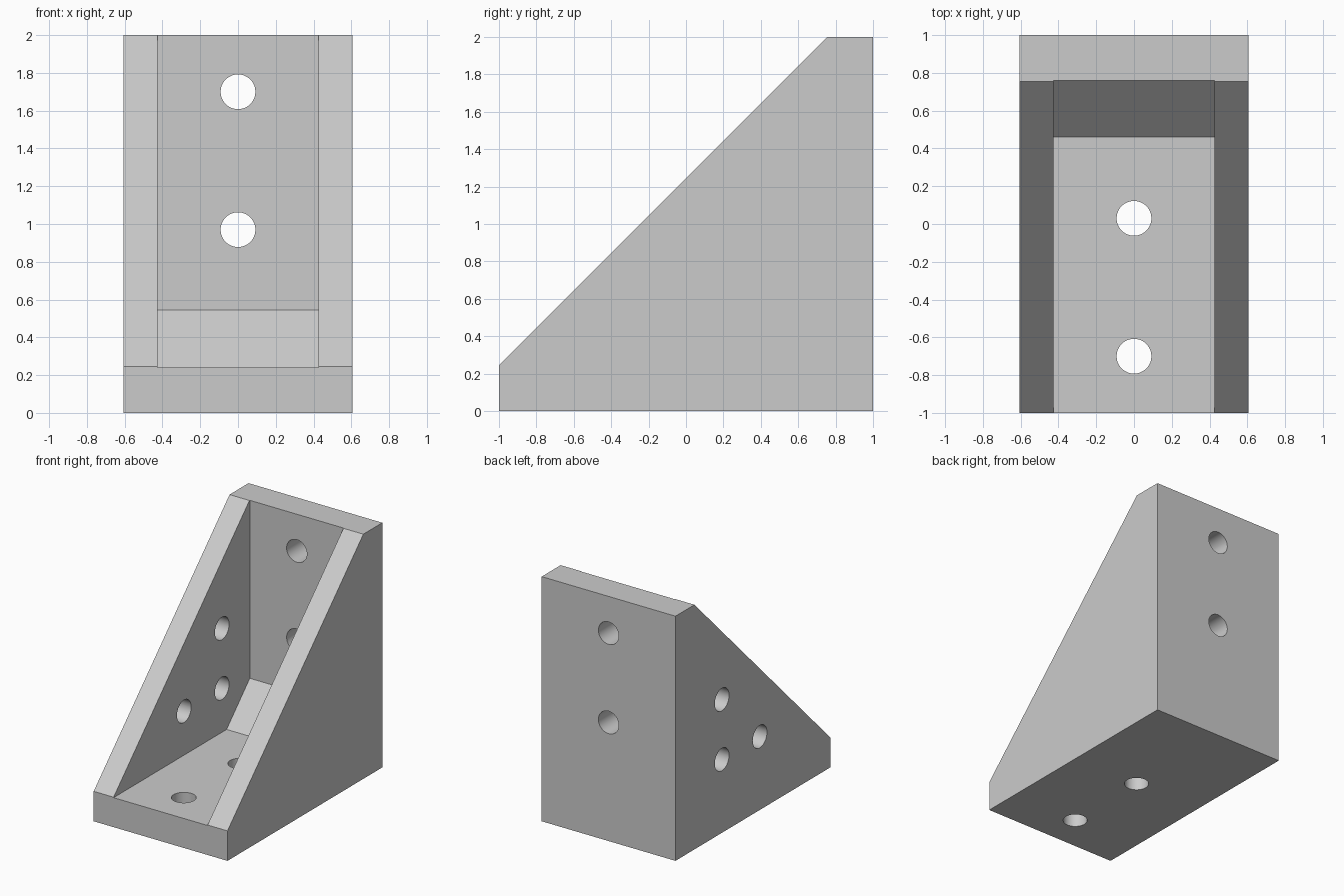
import bpy, bmesh
from math import pi
from mathutils import Matrix, Vector

old = bpy.data.objects.get("Cube")
if old:
    bpy.data.objects.remove(old, do_unlink=True)

HALF_WIDTH = 0.605
POCKET_HALF = 0.425
HOLE_RADIUS = 0.092

grey = bpy.data.materials.new("plain grey")
grey.use_nodes = True
colour = (0.6, 0.6, 0.6, 1)
grey.diffuse_color = colour
grey.node_tree.nodes["Principled BSDF"].inputs["Base Color"].default_value = colour


def make_object(name, bm):
    bmesh.ops.recalc_face_normals(bm, faces=bm.faces)
    mesh = bpy.data.meshes.new(name)
    bm.to_mesh(mesh)
    bm.free()
    mesh.materials.append(grey)
    obj = bpy.data.objects.new(name, mesh)
    bpy.context.collection.objects.link(obj)
    return obj


def prism(name, profile, half):
    """Extrude a (y, z) profile across x, centred."""
    bm = bmesh.new()
    face = bm.faces.new([bm.verts.new((-half, y, z)) for y, z in profile])
    moved = bmesh.ops.extrude_face_region(bm, geom=[face])["geom"]
    verts = [v for v in moved if isinstance(v, bmesh.types.BMVert)]
    bmesh.ops.translate(bm, verts=verts, vec=(2 * half, 0, 0))
    return make_object(name, bm)


def add_hole(bm, centre, axis):
    turn = Vector((0, 0, 1)).rotation_difference(Vector(axis)).to_matrix().to_4x4()
    bmesh.ops.create_cone(bm, cap_ends=True, segments=48, radius1=HOLE_RADIUS,
                          radius2=HOLE_RADIUS, depth=0.4,
                          matrix=Matrix.Translation(centre) @ turn)


# Solid wedge body and the pocket with its sloped inner corner
bracket = prism("corner_bracket",
                [(-1, 0), (1, 0), (1, 2), (0.755, 2), (-1, 0.245)], HALF_WIDTH)
pocket = prism("pocket_cutter",
               [(-1.2, 0.241), (0.46, 0.241), (0.759, 0.545), (0.759, 2.2), (-1.2, 2.2)],
               POCKET_HALF)

# Bolt holes: back plate, base plate and one side wall
bm = bmesh.new()
for offset in (0.97, 1.70):
    add_hole(bm, (0, 0.9, offset), (0, 1, 0))
    add_hole(bm, (0, 1 - offset, 0.1), (0, 0, 1))
for y, z in ((0.4, 1.09), (0.4, 0.6), (-0.09, 0.6)):
    add_hole(bm, (-0.52, y, z), (1, 0, 0))
holes = make_object("hole_cutter", bm)

# Cut, bake the result and drop the cutters
for cutter in (pocket, holes):
    cutter.hide_render = True
    mod = bracket.modifiers.new(cutter.name, "BOOLEAN")
    mod.operation = "DIFFERENCE"
    mod.solver = "EXACT"
    mod.object = cutter
bpy.context.view_layer.update()
baked = bpy.data.meshes.new_from_object(
    bracket.evaluated_get(bpy.context.evaluated_depsgraph_get()))
bracket.modifiers.clear()
bracket.data = baked
baked.materials.clear()
baked.materials.append(grey)
for poly in baked.polygons:
    poly.material_index = 0
for cutter in (pocket, holes):
    bpy.data.objects.remove(cutter, do_unlink=True)

# Smooth hole walls, crisp plate edges
bpy.ops.object.select_all(action="DESELECT")
bracket.select_set(True)
bpy.context.view_layer.objects.active = bracket
bpy.ops.object.shade_smooth_by_angle(angle=pi / 6)
